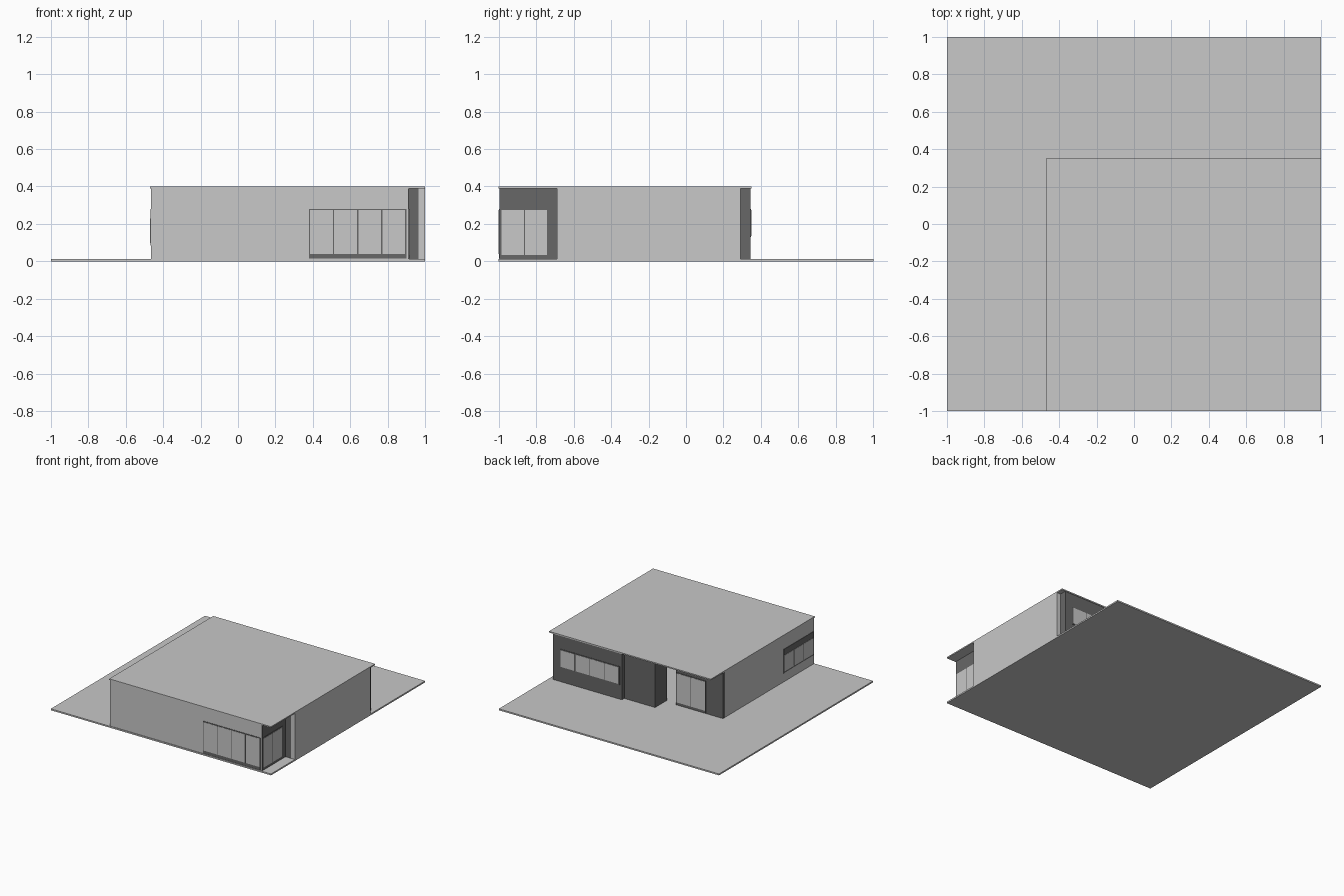
import bpy

cube = bpy.data.objects.get("Cube")
if cube:
    bpy.data.objects.remove(cube, do_unlink=True)


def material(name, value):
    m = bpy.data.materials.new(name)
    m.use_nodes = True
    colour = (value, value, value, 1)
    m.diffuse_color = colour
    m.node_tree.nodes["Principled BSDF"].inputs["Base Color"].default_value = colour
    return m


LIGHT = material("light grey", 0.58)
DARK = material("dark grey", 0.135)


def box(name, mat, x, y, z):
    """Box filling the given (min, max) ranges."""
    bpy.ops.mesh.primitive_cube_add(size=1)
    o = bpy.context.object
    o.name = name
    ranges = (x, y, z)
    for v in o.data.vertices:
        v.co = [r[0] if c < 0 else r[1] for c, r in zip(v.co, ranges)]
    o.data.materials.append(mat)
    return o


def window(name, axis, face, out, span, z, panes, bar=0.006, sill=0.006, head=0.006):
    """Dark frame plate with light panes; axis is the direction it runs along."""
    def plate(label, mat, run, height, depth):
        thick = tuple(sorted((face, face + out * depth)))
        if axis == "x":
            box(label, mat, run, thick, height)
        else:
            box(label, mat, thick, run, height)

    plate(name + "_frame", DARK, span, z, 0.003)
    step = (span[1] - span[0] - bar) / panes
    for i in range(panes):
        start = span[0] + bar + i * step
        plate(f"{name}_pane_{i + 1}", LIGHT, (start, start + step - bar),
              (z[0] + sill, z[1] - head), 0.005)


FLOOR, EAVES, TOP = 0.012, 0.39, 0.4
WALL = (FLOOR, EAVES)

# Ground slab and flat roof
box("ground_slab", LIGHT, (-1, 1), (-1, 1), (0, FLOOR))
box("roof", LIGHT, (-0.47, 1), (-1, 0.35), (EAVES, TOP))

# Light outer walls
box("front_wall", LIGHT, (-0.46, 0.91), (-0.995, -0.97), WALL)
box("west_wall", LIGHT, (-0.465, -0.44), (-0.995, 0.18), WALL)
box("east_wall", LIGHT, (0.965, 1), (-0.69, 0.29), WALL)

# Dark walls around the front corner porch
box("porch_side_wall", DARK, (0.89, 0.915), (-0.992, -0.66), WALL)
box("porch_back_wall", DARK, (0.915, 0.965), (-0.69, -0.66), WALL)

# Dark stepped rear walls, leaving a doorway into the hollow house
box("rear_east_wall", DARK, (0.34, 0.965), (0.315, 0.345), WALL)
box("rear_east_return", DARK, (0.94, 0.965), (0.29, 0.315), WALL)
box("rear_middle_wall", DARK, (0.06, 0.36), (0.285, 0.315), WALL)
box("rear_porch_return", DARK, (0.06, 0.085), (0.16, 0.285), WALL)
box("rear_west_wall", DARK, (-0.465, -0.04), (0.16, 0.185), WALL)

# Windows and glazed doors
window("front_window", "x", -0.995, -1, (0.38, 0.9), (0.015, 0.28), 4, sill=0.025)
window("porch_window", "y", 0.915, 1, (-0.99, -0.735), (0.015, 0.28), 2, sill=0.02)
window("rear_window", "x", 0.345, 1, (0.36, 0.9), (0.13, 0.28), 4)
window("patio_door", "x", 0.185, 1, (-0.31, -0.04), (0.015, 0.28), 2, sill=0.02)
window("west_window", "y", -0.465, -1, (-0.99, -0.6), (0.085, 0.28), 3,
       sill=0.012, head=0.05)
